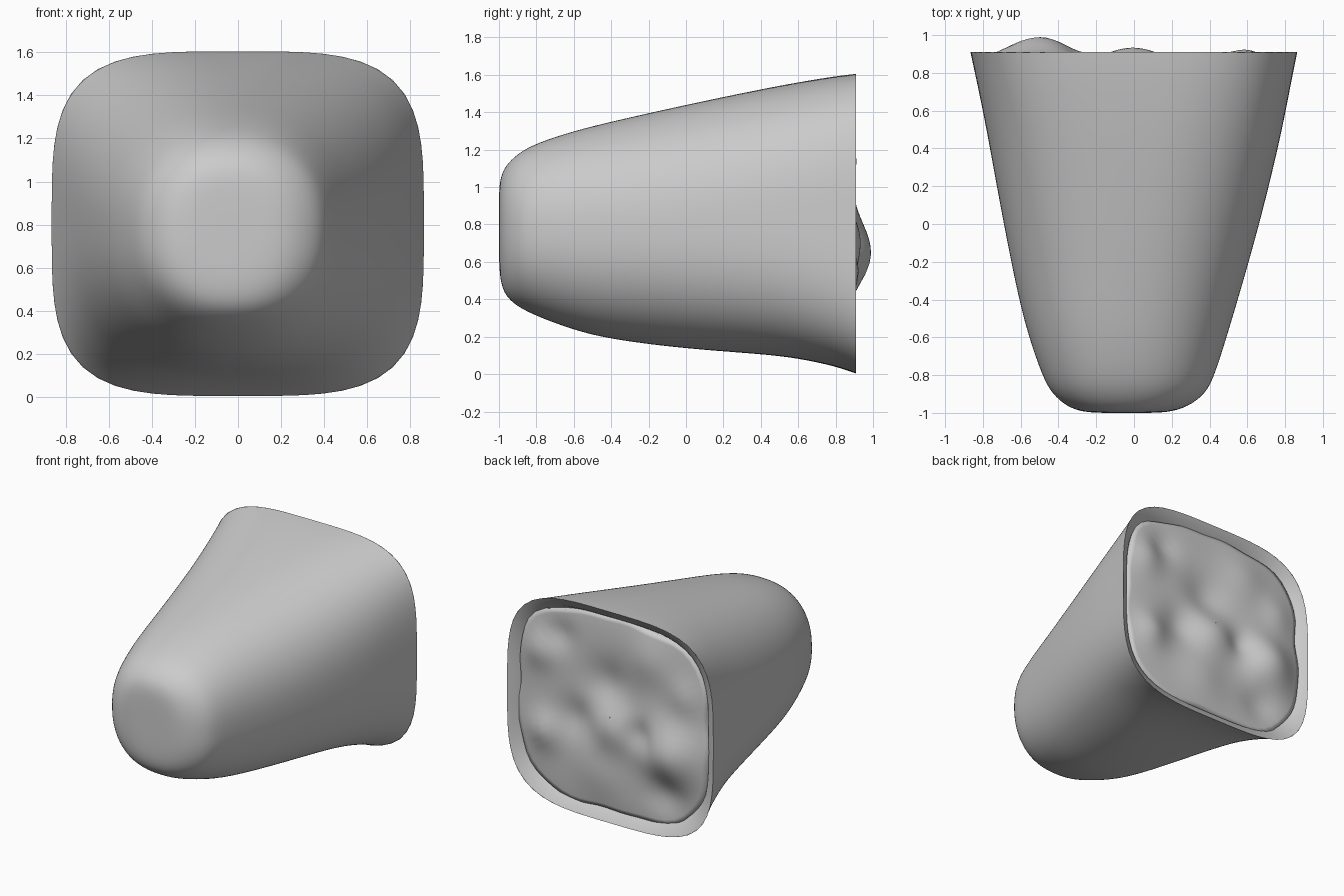
import bpy, math

if "Cube" in bpy.data.objects:
    bpy.data.objects.remove(bpy.data.objects["Cube"])

SEG = 72
grey = bpy.data.materials.new("plain grey")
grey.diffuse_color = (0.6, 0.6, 0.6, 1)
grey.use_nodes = True
grey.node_tree.nodes["Principled BSDF"].inputs["Base Color"].default_value = grey.diffuse_color


def ring(y, xl, xr, zb, zt, n):
    """Squarish closed outline across the y axis; larger n is squarer."""
    cx, cz, rx, rz = (xl + xr) / 2, (zb + zt) / 2, (xr - xl) / 2, (zt - zb) / 2
    pts = []
    for i in range(SEG):
        a = 2 * math.pi * i / SEG
        c, s = math.cos(a), math.sin(a)
        r = (abs(c) ** n + abs(s) ** n) ** (-1 / n)
        pts.append((cx + rx * c * r, y, cz + rz * s * r))
    return pts


def loft(name, rings, cap=None, level=0):
    """Skin a list of rings, optionally closing the first one to a point."""
    verts = [p for r in rings for p in r]
    faces = []
    for k in range(len(rings) - 1):
        for i in range(SEG):
            j = (i + 1) % SEG
            faces.append((k * SEG + i, k * SEG + j, (k + 1) * SEG + j, (k + 1) * SEG + i))
    if cap:
        verts.append(cap)
        faces += [((i + 1) % SEG, i, len(verts) - 1) for i in range(SEG)]
    me = bpy.data.meshes.new(name)
    me.from_pydata(verts, [], faces)
    me.materials.append(grey)
    for p in me.polygons:
        p.use_smooth = True
    ob = bpy.data.objects.new(name, me)
    bpy.context.collection.objects.link(ob)
    if level:
        ob.modifiers.new("smooth", 'SUBSURF').levels = level
        ob.modifiers["smooth"].render_levels = level
    return ob


# Tapered body: y, left x, right x, bottom z, top z, squareness
body = [
    (-1.00, -0.18, 0.10, 0.62, 0.96, 2.2),
    (-0.995, -0.27, 0.19, 0.51, 1.04, 2.3),
    (-0.97, -0.35, 0.28, 0.42, 1.11, 2.3),
    (-0.90, -0.435, 0.38, 0.36, 1.18, 2.3),
    (-0.80, -0.487, 0.427, 0.31, 1.235, 2.3),
    (-0.60, -0.556, 0.49, 0.235, 1.30, 2.3),
    (-0.40, -0.61, 0.55, 0.185, 1.35, 2.3),
    (0.00, -0.69, 0.665, 0.135, 1.44, 2.4),
    (0.40, -0.762, 0.762, 0.108, 1.523, 2.7),
    (0.60, -0.80, 0.803, 0.085, 1.56, 3.0),
    (0.80, -0.842, 0.842, 0.042, 1.593, 3.4),
    (0.91, -0.866, 0.864, 0.003, 1.605, 3.8),
]
loft("body", [ring(*b) for b in body], (-0.04, -1.0, 0.79), 2)

# Sloping lip inside the open back end
loft("lip", [ring(0.91, -0.866, 0.864, 0.003, 1.605, 3.8),
             ring(0.87, -0.80, 0.80, 0.07, 1.545, 3.7),
             ring(0.80, -0.75, 0.75, 0.12, 1.50, 3.6)])

# Bumps on the back panel: x, z, height, width
bumps = [(-0.5, 0.65, 0.115, 0.20), (0.0, 0.72, 0.06, 0.17), (-0.3, 1.30, 0.03, 0.16),
         (0.58, 0.55, 0.05, 0.12), (0.62, 1.15, 0.04, 0.12), (0.1, 0.35, 0.03, 0.18),
         (-0.25, 0.72, -0.04, 0.10), (0.05, 1.02, -0.05, 0.16), (0.3, 0.7, -0.04, 0.13),
         (-0.45, 0.32, -0.04, 0.13), (0.45, 1.3, -0.03, 0.1), (-0.6, 1.1, 0.03, 0.12)]


def panel_y(x, z):
    return 0.875 + sum(h * math.exp(-((x - bx) ** 2 + (z - bz) ** 2) / (2 * (w * 0.8) ** 2))
                       for bx, bz, h, w in bumps)


# Uneven panel closing the back, with a wavy edge
rings = []
for k in range(24, -1, -1):
    t = max(k / 24, 0.004)
    pts = []
    for i, (x, _, z) in enumerate(ring(0, -0.80, 0.80, 0.07, 1.54, 3.6)):
        a = 2 * math.pi * i / SEG
        s = t * (1 - t ** 4 * (0.012 + 0.012 * math.sin(7 * a) + 0.008 * math.sin(13 * a + 1)))
        px, pz = x * s, 0.805 + (z - 0.805) * s
        pts.append((px, panel_y(px, pz) - 0.012 * t ** 8, pz))
    rings.append(pts)
skirt = [(x, 0.80, z) for x, _, z in rings[0]]
panel = loft("back_panel", [skirt] + rings)

# Make normals point outwards on the back parts
for name in ("lip", "back_panel", "body"):
    me = bpy.data.objects[name].data
    if name == "body":
        out = sum(p.normal.x * p.center.x for p in me.polygons) > 0
    else:
        out = sum(p.normal.y * p.area for p in me.polygons) > 0
    if not out:
        me.flip_normals()
